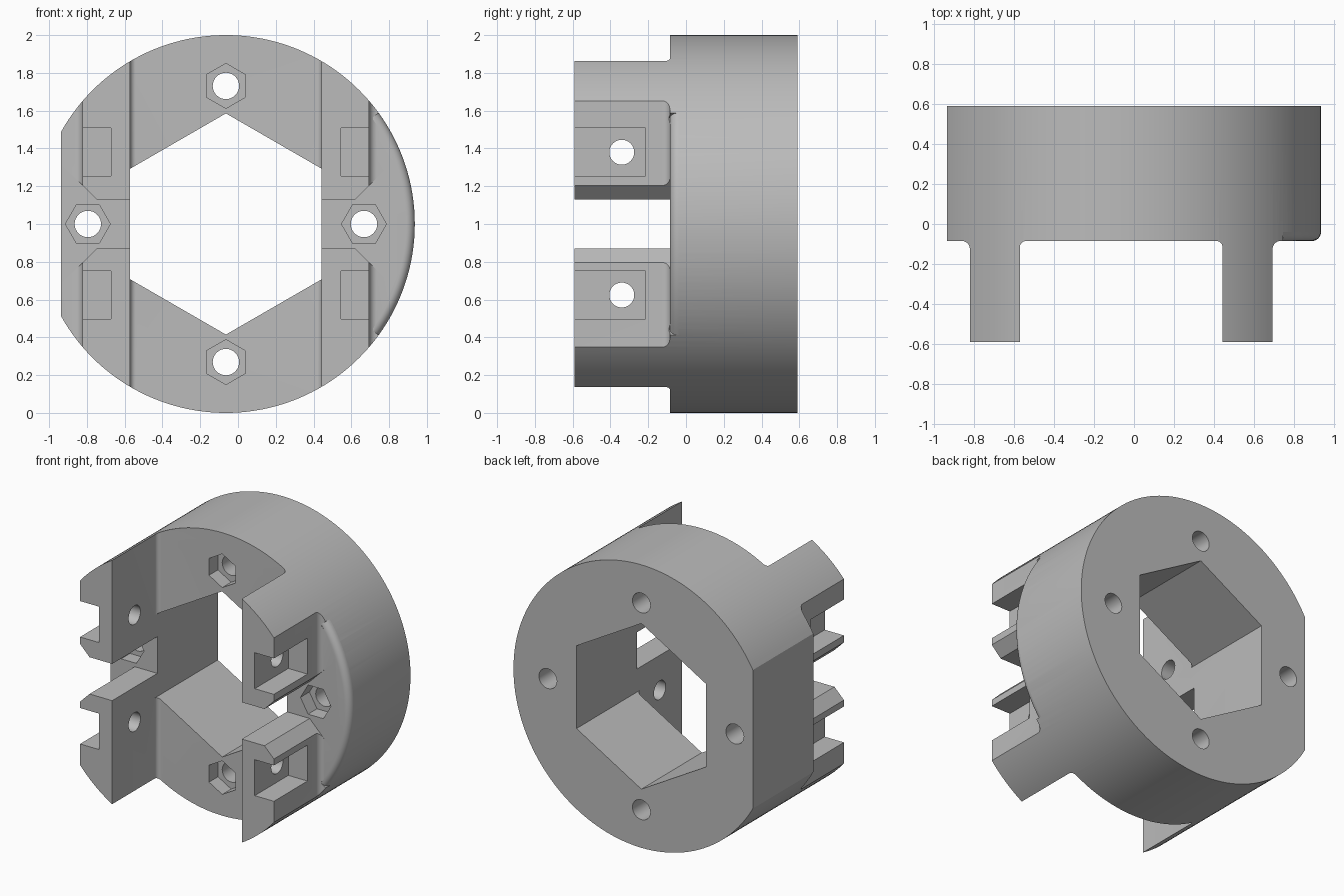
import bpy, bmesh, math
from mathutils import Vector

if "Cube" in bpy.data.objects:
    bpy.data.objects.remove(bpy.data.objects["Cube"], do_unlink=True)

CX, CZ = -0.064, 1.0            # axis of the round body
BACK, FACE, TIP = 0.59, -0.085, -0.59
INNER, OUTER, FLAT = 0.507, 0.758, -0.872   # offsets from the axis

grey = bpy.data.materials.new("plain grey")
grey.use_nodes = True
grey.diffuse_color = (0.5, 0.5, 0.5, 1)
grey.node_tree.nodes["Principled BSDF"].inputs["Base Color"].default_value = (0.5, 0.5, 0.5, 1)


def prism(name, pts, axis, lo, hi):
    """Extrude a 2D outline along an axis; outlines are given around the body axis."""
    place = {"x": lambda a, b, t: (CX + t, a, CZ + b),
             "y": lambda a, b, t: (CX + a, t, CZ + b),
             "z": lambda a, b, t: (CX + a, b, CZ + t)}[axis]
    bm = bmesh.new()
    face = bm.faces.new([bm.verts.new(place(a, b, lo)) for a, b in pts])
    step = Vector(place(0, 0, hi)) - Vector(place(0, 0, lo))
    ext = bmesh.ops.extrude_face_region(bm, geom=[face], use_keep_orig=True)
    bmesh.ops.translate(bm, vec=step,
                        verts=[v for v in ext["geom"] if isinstance(v, bmesh.types.BMVert)])
    return finish(name, bm)


def finish(name, bm):
    bmesh.ops.recalc_face_normals(bm, faces=bm.faces)
    mesh = bpy.data.meshes.new(name)
    bm.to_mesh(mesh)
    bm.free()
    mesh.materials.append(grey)
    ob = bpy.data.objects.new(name, mesh)
    bpy.context.collection.objects.link(ob)
    return ob


def arc(a, b, r, start, end, n=8):
    """Points on an arc, angles in degrees."""
    angles = [math.radians(start + (end - start) * i / n) for i in range(n + 1)]
    return [(a + r * math.cos(t), b + r * math.sin(t)) for t in angles]


def ring(a, b, r, n, start=0):
    return arc(a, b, r, start, start + 360, n)[:-1]


def combine(target, tool, operation):
    mod = target.modifiers.new("shape", "BOOLEAN")
    mod.operation, mod.solver, mod.object = operation, "EXACT", tool
    bpy.context.view_layer.objects.active = target
    bpy.ops.object.modifier_apply(modifier=mod.name)
    bpy.data.objects.remove(tool, do_unlink=True)


# Plan outline: body with two arms, filleted where the arms meet the face
ri, ro = 0.03, 0.04
right_arm = (arc(INNER - ri, FACE - ri, ri, 90, 0) + [(INNER, TIP), (OUTER, TIP)]
             + arc(OUTER + ro, FACE - ro, ro, 180, 90))
left_arm = [(-a, b) for a, b in reversed(right_arm)]
plan = [(1.1, BACK), (FLAT, BACK), (FLAT, FACE)] + left_arm + right_arm + [(1.1, FACE)]
body = prism("bracket_body", plan, "z", -1.1, 1.1)

# Round outside
combine(body, prism("round_outside", ring(0, 0, 1, 160), "y", -0.8, 0.8), "INTERSECT")

# Hexagonal centre opening
combine(body, prism("centre_opening", ring(0, 0, INNER / math.cos(math.pi / 6), 6, 30),
                    "y", -0.8, 0.8), "DIFFERENCE")

# Gaps that split each arm, widening outwards
half = [(0.4, 0.13), (0.684, 0.13), (0.884, 0.33)]
gap = half + [(a, -b) for a, b in reversed(half)]
for side in (1, -1):
    combine(body, prism("arm_gap", [(side * a, b) for a, b in gap], "y", -0.8, FACE), "DIFFERENCE")

# Pockets and cross holes in the four arm prongs
for side in (1, -1):
    for level in (0.38, -0.376):
        lo, hi = level - 0.127, level + 0.127
        pocket = [(-0.8, lo), (-0.215, lo), (-0.215, hi), (-0.8, hi)]
        combine(body, prism("prong_pocket", pocket, "x", side * 0.608, side * 0.95), "DIFFERENCE")
        combine(body, prism("prong_hole", ring(-0.34, level, 0.066, 32),
                            "x", side * 0.4, side * 0.9), "DIFFERENCE")

# Four bolt holes with hexagonal nut recesses
for i in range(4):
    t = math.pi / 2 * i
    a, b = 0.731 * math.cos(t), 0.731 * math.sin(t)
    combine(body, prism("bolt_hole", ring(a, b, 0.07, 32), "y", -0.3, 0.8), "DIFFERENCE")
    combine(body, prism("nut_recess", ring(a, b, 0.119, 6, 90 * i),
                        "y", -0.3, FACE + 0.1), "DIFFERENCE")

# Rounded rim on the uncut side: sweep a corner profile about the axis
r = 0.045
corner = arc(1 - r, FACE + r, r, -90, 0) + [(1.05, FACE + r), (1.05, FACE - 0.005), (1 - r, FACE - 0.005)]
bm = bmesh.new()
start = math.radians(-36)
face = bm.faces.new([bm.verts.new((CX + d * math.cos(start), y, CZ + d * math.sin(start)))
                     for d, y in corner])
bmesh.ops.spin(bm, geom=[face] + face.edges[:] + face.verts[:], cent=(CX, 0, CZ),
               axis=(0, -1, 0), angle=-2 * start, steps=32)
if not any(v.co.z > CZ + 0.4 for v in bm.verts):
    raise RuntimeError("rim sweep went the wrong way")
bmesh.ops.remove_doubles(bm, verts=bm.verts, dist=1e-5)
if face.is_valid and all(len(e.link_faces) < 2 for e in face.edges):
    bm.faces.remove(face)
bmesh.ops.holes_fill(bm, edges=[e for e in bm.edges if e.is_boundary], sides=0)
combine(body, finish("rim_cutter", bm), "DIFFERENCE")

# Smooth curved walls, crisp edges
bpy.ops.object.select_all(action="DESELECT")
body.select_set(True)
bpy.context.view_layer.objects.active = body
bpy.ops.object.shade_smooth_by_angle(angle=math.radians(25))
